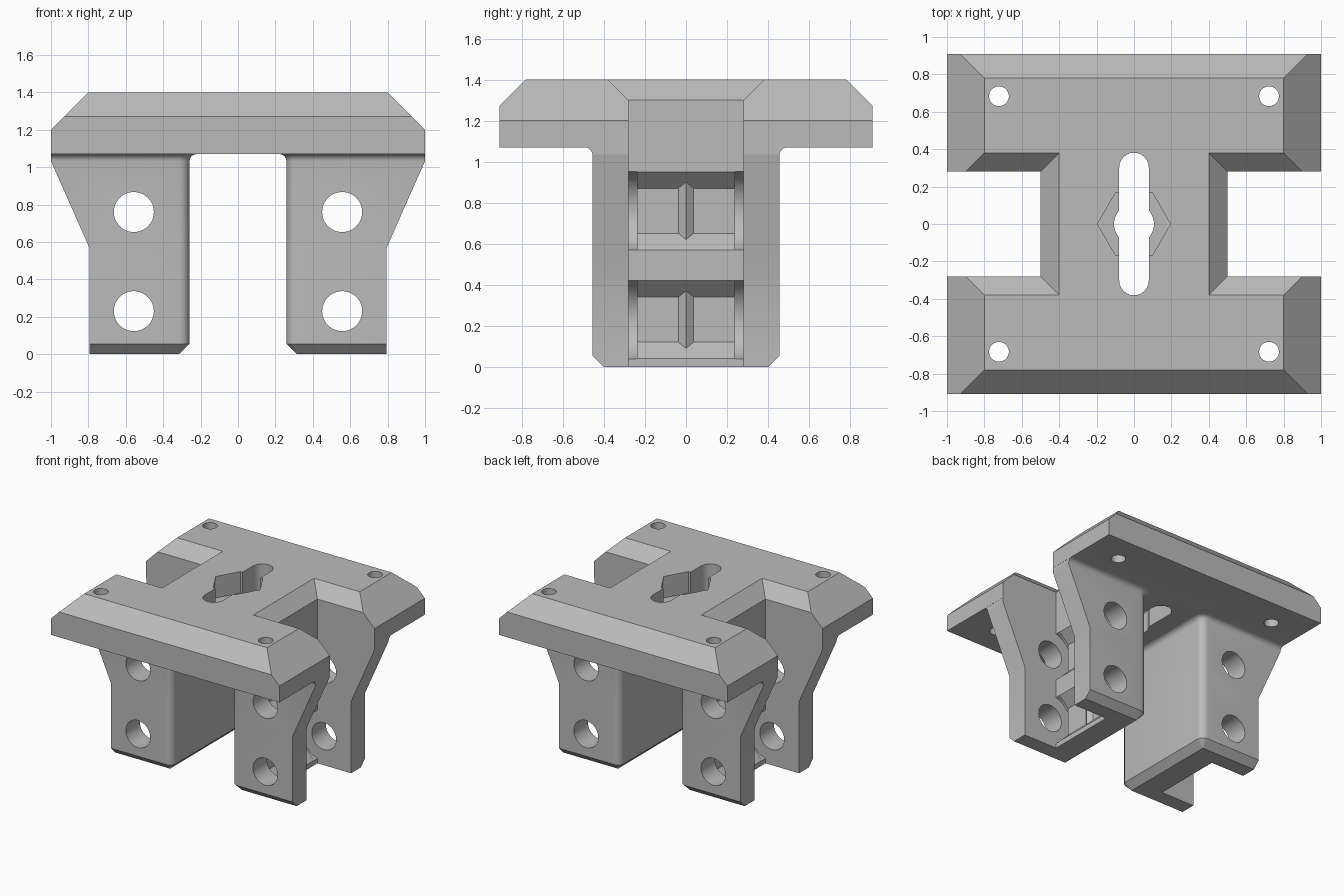
import bpy, bmesh, math
from mathutils import Vector, Matrix

cube = bpy.data.objects.get("Cube")
if cube:
    bpy.data.objects.remove(cube, do_unlink=True)

grey = bpy.data.materials.new("plain grey")
grey.use_nodes = True
grey.diffuse_color = (0.5, 0.5, 0.5, 1)
grey.node_tree.nodes["Principled BSDF"].inputs["Base Color"].default_value = (0.5, 0.5, 0.5, 1)


def finish(name, bm):
    bmesh.ops.recalc_face_normals(bm, faces=bm.faces)
    mesh = bpy.data.meshes.new(name)
    bm.to_mesh(mesh)
    bm.free()
    mesh.materials.append(grey)
    ob = bpy.data.objects.new(name, mesh)
    bpy.context.collection.objects.link(ob)
    return ob


def loft(name, rings):
    """Skin a stack of equal-length point rings and cap both ends."""
    bm = bmesh.new()
    rows = [[bm.verts.new(p) for p in ring] for ring in rings]
    n = len(rows[0])
    for a, b in zip(rows, rows[1:]):
        for i in range(n):
            j = (i + 1) % n
            bm.faces.new((a[i], a[j], b[j], b[i]))
    bm.faces.new(rows[0])
    bm.faces.new(rows[-1])
    return finish(name, bm)


def rect(x0, x1, y, z):
    return [(x0, -y, z), (x1, -y, z), (x1, y, z), (x0, y, z)]


def cylinder(name, radius, depth, loc, axis="Z", sides=48, turn=0):
    bm = bmesh.new()
    m = Matrix.Translation(loc)
    if axis == "Y":
        m = m @ Matrix.Rotation(math.pi / 2, 4, "X")
    bmesh.ops.create_cone(bm, cap_ends=True, segments=sides, radius1=radius, radius2=radius,
                          depth=depth, matrix=m @ Matrix.Rotation(turn, 4, "Z"))
    return finish(name, bm)


def combine(target, tool, operation):
    mod = target.modifiers.new(operation, "BOOLEAN")
    mod.operation, mod.solver, mod.object = operation, "EXACT", tool
    tool.hide_render = True
    bpy.context.view_layer.objects.active = target
    bpy.ops.object.modifier_apply(modifier=mod.name)
    bpy.data.objects.remove(tool, do_unlink=True)


def cut(target, tool):
    combine(target, tool, "DIFFERENCE")


# Top plate: a block with all four upper edges bevelled
bm = bmesh.new()
bmesh.ops.create_cube(bm, size=1, matrix=Matrix.Translation((0, 0, 1.235)) @ Matrix.Diagonal((2, 1.82, 0.33, 1)))
for sx, sy, reach in ((1, 0, 2.2), (-1, 0, 2.2), (0, 1, 2.18), (0, -1, 2.18)):
    cutres = bmesh.ops.bisect_plane(bm, geom=bm.verts[:] + bm.edges[:] + bm.faces[:],
                                    plane_co=(sx * (reach - 1.4), sy * (reach - 1.4), 1.4),
                                    plane_no=Vector((sx, sy, 1)), clear_outer=True)
    bmesh.ops.holes_fill(bm, edges=[e for e in bm.edges if e.is_boundary])
body = finish("slide_bracket", bm)


# Legs: stacked sections with bevelled foot, flared outside and filleted top
def leg_section(side, outer, grow, z):
    x, y, r = 0.26 - grow, 0.455 + grow, max(0.055 + grow, 0.002)
    pts = [(outer, y)]
    for corner, start in ((1, 90), (-1, 180)):
        for k in range(7):
            a = math.radians(start + 15 * k)
            pts.append((x + r + r * math.cos(a), corner * (y - r) + r * math.sin(a)))
    pts.append((outer, -y))
    return [(side * px, py, z) for px, py in pts]


for side in (1, -1):
    rings = [leg_section(side, 0.795, -0.054, 0), leg_section(side, 0.795, 0, 0.054),
             leg_section(side, 0.795, 0, 0.57)]
    for k in range(7):
        a = math.radians(15 * k)
        rings.append(leg_section(side, 0.999, 0.04 * (1 - math.cos(a)), 1.03 + 0.04 * math.sin(a)))
    rings.append(leg_section(side, 0.999, 0.04, 1.12))
    combine(body, loft("leg", rings), "UNION")

for side in (1, -1):
    # Side channel, widening through the plate
    cut(body, loft("channel_cutter", [rect(side * x, side * 1.3, y, z) for x, y, z in
                                      ((0.5, 0.28, -0.1), (0.5, 0.28, 1.3), (0.3, 0.48, 1.5))]))
    for z in (0.23, 0.76):
        # Sloped pocket in the web, with round reliefs at both ends
        profile = [(0.6, -0.29), (0.42, -0.11), (0.42, 0.11), (0.6, 0.29)]
        cut(body, loft("pocket_cutter", [[(side * x, y, z + h) for x, h in profile]
                                         for y in (-0.28, 0.28)]))
        for end in (1, -1):
            cut(body, cylinder("relief_cutter", 0.2, 0.04, (side * 0.557, end * 0.26, z), "Y"))
        # Bolt holes through the flanges
        cut(body, cylinder("bolt_cutter", 0.107, 2, (side * 0.557, 0, z), "Y"))
        # Centre ridge in the pocket
        loft("pocket_ridge", [[(side * 0.41, -0.037, z + s * 0.11), (side * 0.42, -0.037, z + s * 0.11),
                               (side * 0.45, 0, z + s * 0.14), (side * 0.42, 0.037, z + s * 0.11),
                               (side * 0.41, 0.037, z + s * 0.11)] for s in (-1, 1)])
    # Small corner holes
    for y in (-0.683, 0.683):
        cut(body, cylinder("screw_cutter", 0.053, 1, (side * 0.722, y, 1.2), sides=32))

# Centre slot, round hole and hexagonal nut recess
slot = []
for end in (1, -1):
    for k in range(13):
        a = math.radians(15 * k)
        slot.append((end * 0.079 * math.cos(a), end * (0.302 + 0.079 * math.sin(a))))
cut(body, loft("slot_cutter", [[(x, y, z) for x, y in slot] for z in (0.9, 1.6)]))
cut(body, cylinder("centre_cutter", 0.107, 1, (0, 0, 1.3)))
cut(body, cylinder("nut_cutter", 0.195, 0.4, (0, 0, 1.43), sides=6, turn=math.pi / 6))

# Smooth the round surfaces and keep edges crisp
bpy.ops.object.select_all(action="DESELECT")
body.select_set(True)
bpy.context.view_layer.objects.active = body
bpy.ops.object.shade_smooth_by_angle(angle=math.radians(25))
